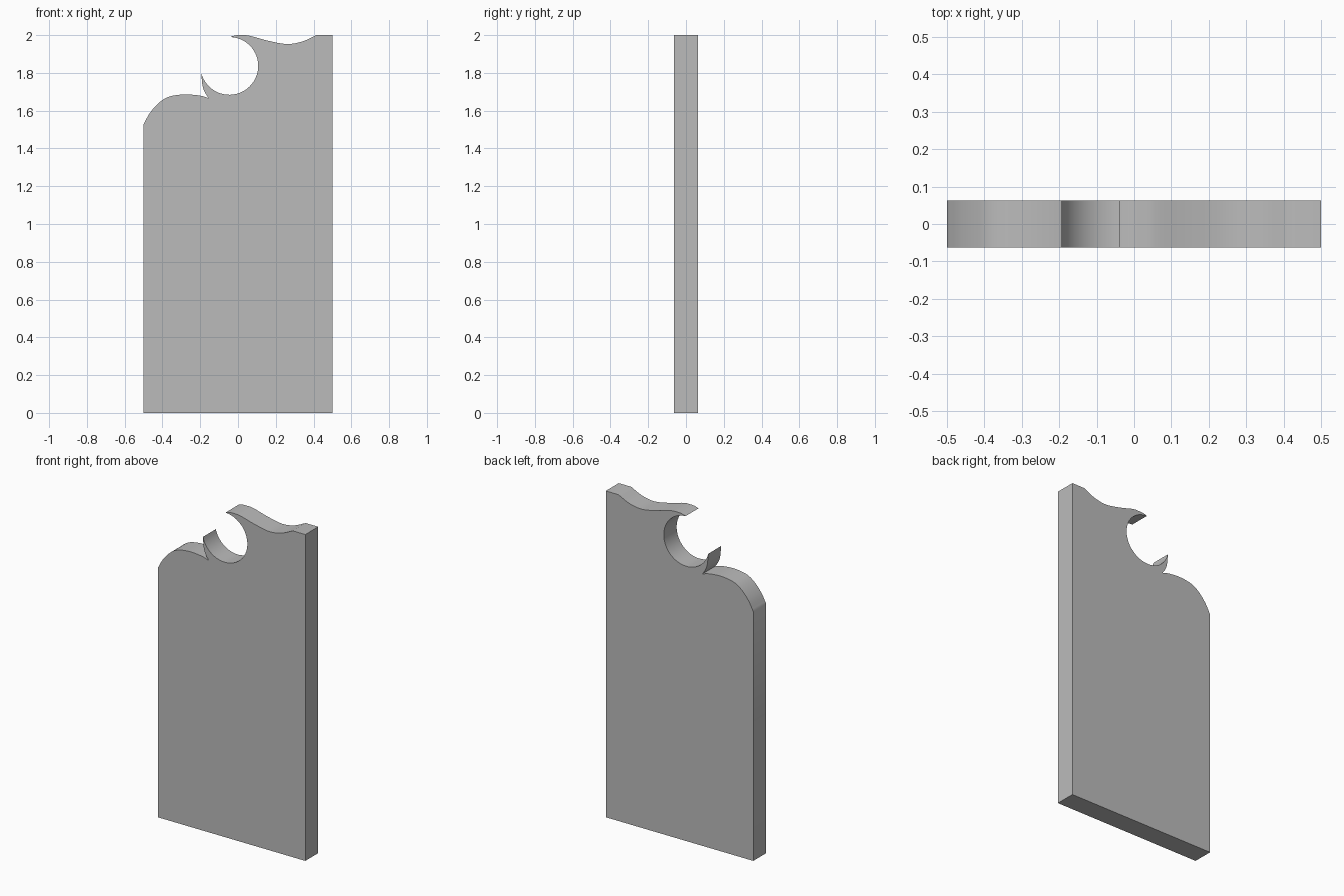
import bpy, bmesh, math
from mathutils import Vector

if "Cube" in bpy.data.objects:
    bpy.data.objects.remove(bpy.data.objects["Cube"])

HALF = 0.0625


def smooth(points, steps=5):
    """Catmull-Rom curve through the points."""
    p = [Vector(q) for q in points]
    p = [2 * p[0] - p[1]] + p + [2 * p[-1] - p[-2]]
    out = []
    for a, b, c, d in zip(p, p[1:], p[2:], p[3:]):
        for i in range(steps):
            t = i / steps
            out.append(0.5 * (2 * b + (c - a) * t + (2 * a - 5 * b + 4 * c - d) * t * t
                              + (3 * b - a - 3 * c + d) * t ** 3))
    return out + [p[-2]]


# Wavy top edge, right to left, ending at the upper tip
wave = smooth([(0.415, 2.0), (0.34, 1.966), (0.257, 1.953), (0.156, 1.971), (0.055, 1.998),
               (0.0, 2.0), (-0.04, 1.992)])

# Round bite, clockwise from the upper tip to the lower tip
cx, cz, r = -0.046, 1.837, 0.153
start, end = math.radians(88), math.radians(-166)
bite = [Vector((cx + r * math.cos(a), cz + r * math.sin(a)))
        for a in (start + (end - start) * i / 36 for i in range(37))]

# Underside of the lower tip, then the rounded shoulder
hook = smooth([(-0.194, 1.80), (-0.189, 1.74), (-0.177, 1.70), (-0.156, 1.667)])
shoulder = smooth([(-0.156, 1.667), (-0.204, 1.68), (-0.283, 1.686), (-0.362, 1.675),
                   (-0.415, 1.645), (-0.465, 1.59), (-0.5, 1.528)])

outline = [Vector((-0.5, 0)), Vector((0.5, 0)), Vector((0.5, 2.0))]
outline += wave[:-1] + bite[:-1] + hook[:-1] + shoulder

# Slab: outline extruded through its thickness
bm = bmesh.new()
front = bm.faces.new([bm.verts.new((p.x, -HALF, min(p.y, 2.0))) for p in outline])
ext = bmesh.ops.extrude_face_region(bm, geom=[front], use_keep_orig=True)
bmesh.ops.translate(bm, vec=(0, 2 * HALF, 0),
                    verts=[v for v in ext["geom"] if isinstance(v, bmesh.types.BMVert)])
bmesh.ops.recalc_face_normals(bm, faces=bm.faces)
bmesh.ops.triangulate(bm, faces=[f for f in bm.faces if len(f.verts) > 4])
mesh = bpy.data.meshes.new("carved_slab")
bm.to_mesh(mesh)
bm.free()

slab = bpy.data.objects.new("carved_slab", mesh)
bpy.context.collection.objects.link(slab)
grey = bpy.data.materials.new("stone_grey")
grey.diffuse_color = (0.5, 0.5, 0.5, 1)
grey.use_nodes = True
grey.node_tree.nodes["Principled BSDF"].inputs["Base Color"].default_value = grey.diffuse_color
mesh.materials.append(grey)

bpy.context.view_layer.objects.active = slab
slab.select_set(True)
bpy.ops.object.shade_smooth_by_angle(angle=math.radians(30))
